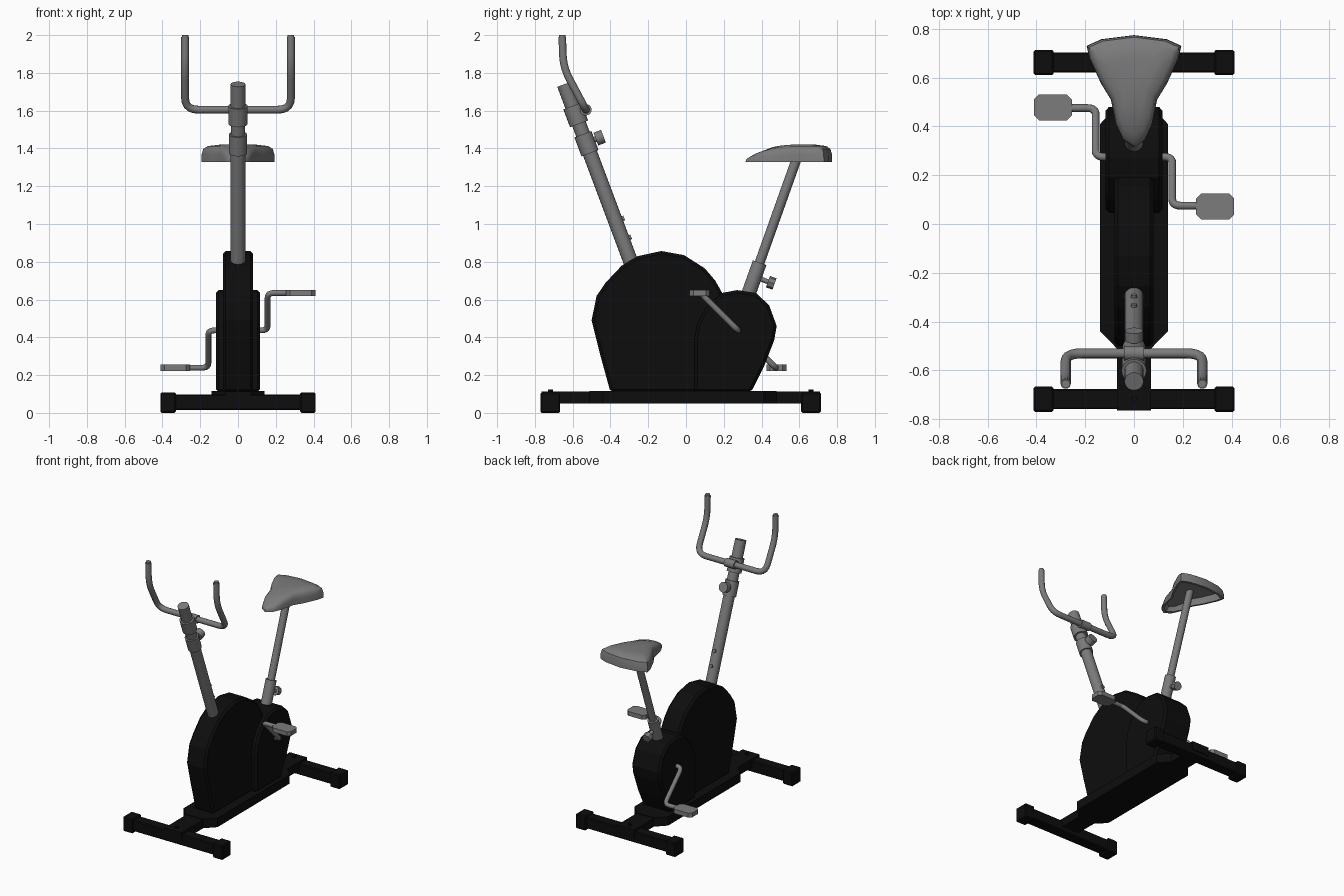
import bpy, bmesh, math
from mathutils import Vector

cube = bpy.data.objects.get("Cube")
if cube:
    bpy.data.objects.remove(cube, do_unlink=True)


def material(name, value):
    m = bpy.data.materials.new(name)
    m.use_nodes = True
    m.diffuse_color = (value, value, value, 1)
    m.node_tree.nodes["Principled BSDF"].inputs["Base Color"].default_value = (value, value, value, 1)
    return m


BLACK = material("matte black", 0.004)
GREY = material("mid grey", 0.2)


def finish(name, bm, mat, bevel=0, smooth=False):
    bmesh.ops.recalc_face_normals(bm, faces=bm.faces)
    me = bpy.data.meshes.new(name)
    bm.to_mesh(me)
    bm.free()
    ob = bpy.data.objects.new(name, me)
    bpy.context.collection.objects.link(ob)
    me.materials.append(mat)
    if bevel:
        mod = ob.modifiers.new("edge", "BEVEL")
        mod.width, mod.segments, mod.angle_limit = bevel, 1, math.radians(50)
    if smooth:
        bpy.ops.object.select_all(action="DESELECT")
        ob.select_set(True)
        bpy.context.view_layer.objects.active = ob
        bpy.ops.object.shade_smooth_by_angle(angle=math.radians(40))
    return ob


def prism(name, pts, lift, mat, bevel=0):
    """Extrude a flat 3D outline along a vector."""
    bm = bmesh.new()
    face = bm.faces.new([bm.verts.new(p) for p in pts])
    out = bmesh.ops.extrude_face_region(bm, geom=[face])
    verts = [g for g in out["geom"] if isinstance(g, bmesh.types.BMVert)]
    bmesh.ops.translate(bm, verts=verts, vec=lift)
    return finish(name, bm, mat, bevel)


def box(name, lo, hi, mat, bevel=0):
    x, y, z = lo
    X, Y, Z = hi
    return prism(name, [(x, y, z), (X, y, z), (X, Y, z), (x, Y, z)], (0, 0, Z - z), mat, bevel)


def rod(name, a, b, r, mat, sides=20):
    a, b = Vector(a), Vector(b)
    bm = bmesh.new()
    bmesh.ops.create_cone(bm, cap_ends=True, segments=sides, radius1=r, radius2=r, depth=(b - a).length)
    bm.transform((b - a).to_track_quat("Z", "Y").to_matrix().to_4x4())
    bmesh.ops.translate(bm, verts=bm.verts, vec=(a + b) / 2)
    return finish(name, bm, mat, smooth=True)


def tube(name, pts, r, fillet, mat):
    """Bent tube with rounded corners."""
    pts = [Vector(p) for p in pts]
    path = [pts[0]]
    for p, c, n in zip(pts, pts[1:], pts[2:]):
        a, b = c + (p - c).normalized() * fillet, c + (n - c).normalized() * fillet
        for i in range(6):
            t = i / 5
            path.append(a * (1 - t) ** 2 + c * 2 * t * (1 - t) + b * t * t)
    path.append(pts[-1])
    cu = bpy.data.curves.new(name, "CURVE")
    cu.dimensions, cu.bevel_depth, cu.bevel_resolution, cu.use_fill_caps = "3D", r, 3, True
    sp = cu.splines.new("POLY")
    sp.points.add(len(path) - 1)
    for q, p in zip(sp.points, path):
        q.co = (*p, 1)
    ob = bpy.data.objects.new(name, cu)
    bpy.context.collection.objects.link(ob)
    cu.materials.append(mat)
    bpy.ops.object.select_all(action="DESELECT")
    ob.select_set(True)
    bpy.context.view_layer.objects.active = ob
    bpy.ops.object.convert(target="MESH")
    bpy.ops.object.shade_smooth_by_angle(angle=math.radians(40))


# Floor frame: spine beam, wide tray, two crossbars with end caps
box("spine_beam", (-0.07, -0.765, 0.05), (0.07, 0.71, 0.113), BLACK)
half = [(0.07, -0.51), (0.139, -0.44), (0.139, 0.41), (0.07, 0.48)]
tray = half + [(-x, y) for x, y in reversed(half)]
prism("base_tray", [(x, y, 0.05) for x, y in tray], (0, 0, 0.067), BLACK)
for label, yc in (("front", -0.718), ("rear", 0.662)):
    box(label + "_crossbar", (-0.35, yc - 0.041, 0.015), (0.35, yc + 0.041, 0.097), BLACK, 0.006)
    rod(label + "_bolt", (0, yc, 0.11), (0, yc, 0.125), 0.013, BLACK, 8)
    for side, x in (("right", -0.37), ("left", 0.37)):
        box(f"{label}_{side}_cap", (x - 0.041, yc - 0.052, 0), (x + 0.041, yc + 0.052, 0.108), BLACK, 0.007)

# Flywheel cover and the wider crank cover
wheel = [(-0.4, 0.11), (-0.455, 0.31), (-0.5, 0.49), (-0.473, 0.62), (-0.425, 0.69), (-0.34, 0.78),
         (-0.255, 0.83), (-0.13, 0.857), (-0.01, 0.835), (0.1, 0.765), (0.155, 0.7), (0.2, 0.62), (0.22, 0.11)]
lobe = [(0.045, 0.11), (0.045, 0.39), (0.06, 0.47), (0.1, 0.55), (0.19, 0.635), (0.27, 0.65), (0.37, 0.635),
        (0.44, 0.57), (0.48, 0.46), (0.467, 0.385), (0.415, 0.25), (0.345, 0.11)]
for name, outline, w in (("flywheel_cover", wheel, 0.08), ("crank_cover", lobe, 0.117)):
    prism(name, [(-w, y, z) for y, z in outline], (2 * w, 0, 0), BLACK, 0.015)


# Handlebar post: stacked sleeves along one leaning axis
def on_post(z, back=0):
    return Vector((0, -0.30 - 0.375 * (z - 0.82) + back * 0.936, z + back * 0.351))


for name, z0, z1, r in (("handle_post", 0.75, 1.4, 0.039), ("post_collar", 1.375, 1.475, 0.048),
                        ("post_neck", 1.46, 1.55, 0.038), ("bar_clamp", 1.53, 1.625, 0.051),
                        ("post_head", 1.6, 1.74, 0.039)):
    rod(name, on_post(z0), on_post(z1), r, GREY)
rod("post_knob_stem", on_post(1.43), on_post(1.43, 0.07), 0.015, GREY)
rod("post_knob", on_post(1.43, 0.055), on_post(1.43, 0.098), 0.036, GREY, 12)
for i, z in enumerate((0.915, 1.015)):
    rod(f"post_button_{i + 1}", on_post(z, 0.03), on_post(z, 0.049), 0.013, GREY, 10)

# Handlebar and its clamp lug
rod("clamp_lug", (-0.04, -0.53, 1.605), (0.04, -0.53, 1.605), 0.03, GREY)
arm = [(0.28, -0.655, 1.99), (0.28, -0.65, 1.83), (0.28, -0.53, 1.605)]
tube("handlebar", arm + [(-x, y, z) for x, y, z in reversed(arm)], 0.021, 0.07, GREY)
for side, s in (("left", 1), ("right", -1)):
    rod(side + "_grip_tip", (s * 0.28, -0.655, 1.98), (s * 0.28, -0.655, 2.0), 0.017, GREY, 12)


# Seat post with sleeve and clamp knob
def on_seat_post(z, back=0):
    return Vector((0, 0.388 + 0.356 * (z - 0.79) + back * 0.942, z - back * 0.335))


rod("seat_post", on_seat_post(0.7), on_seat_post(1.385), 0.026, GREY, 12)
rod("seat_sleeve", on_seat_post(0.6), on_seat_post(0.795), 0.038, GREY)
rod("seat_knob_stem", on_seat_post(0.72), on_seat_post(0.72, 0.08), 0.013, GREY, 10)
rod("seat_knob", on_seat_post(0.72, 0.075), on_seat_post(0.72, 0.112), 0.032, GREY, 8)

# Saddle: lofted rings from a hollow underside over the rim to the domed top
right = [(0.045, 0.345), (0.075, 0.41), (0.095, 0.51), (0.135, 0.575), (0.183, 0.68), (0.194, 0.73), (0.135, 0.757)]
outline = [(0, 0.315)] + right + [(0, 0.774)] + [(-x, y) for x, y in reversed(right)]


def crown(y):
    t = min(max((y - 0.32) / 0.25, 0), 1)
    return 0.025 + 0.067 * (1 - (1 - t) ** 2)


bm = bmesh.new()
rings = []
for scale, rise in ((0.8, 0.5), (0.9, 0), (1, 0), (0.99, 0.45), (0.95, 0.75), (0.82, 0.92), (0.5, 1)):
    ring = []
    for x, y in outline:
        y = 0.6 + (y - 0.6) * scale
        ring.append(bm.verts.new((x * scale, y, 1.328 + crown(y) * rise)))
    rings.append(ring)
n = len(outline)
for a, b in zip(rings, rings[1:]):
    for i in range(n):
        j = (i + 1) % n
        bm.faces.new((a[i], a[j], b[j], b[i]))
bm.faces.new(rings[0])
bm.faces.new(rings[-1])
finish("saddle", bm, GREY, smooth=True)

# Cranks and pedals, opposite each other around the axle
for side, s in (("left", 1), ("right", -1)):
    def spot(x, dy, dz):
        return (s * x, 0.275 + s * dy, 0.437 + s * dz)
    tube(side + "_crank", [spot(0.1, 0, 0), spot(0.157, 0, 0), spot(0.157, -0.2, 0.198), spot(0.3, -0.2, 0.198)],
         0.016, 0.035, GREY)
    c = 0.02
    pad = [(0.255 + c, -0.053), (0.41 - c, -0.053), (0.41, -0.053 + c), (0.41, 0.053 - c),
           (0.41 - c, 0.053), (0.255 + c, 0.053), (0.255, 0.053 - c), (0.255, -0.053 + c)]
    zc = 0.437 + s * 0.198
    prism(side + "_pedal", [(s * x, 0.275 - s * 0.203 + y, zc - 0.016) for x, y in pad], (0, 0, 0.032), GREY)
